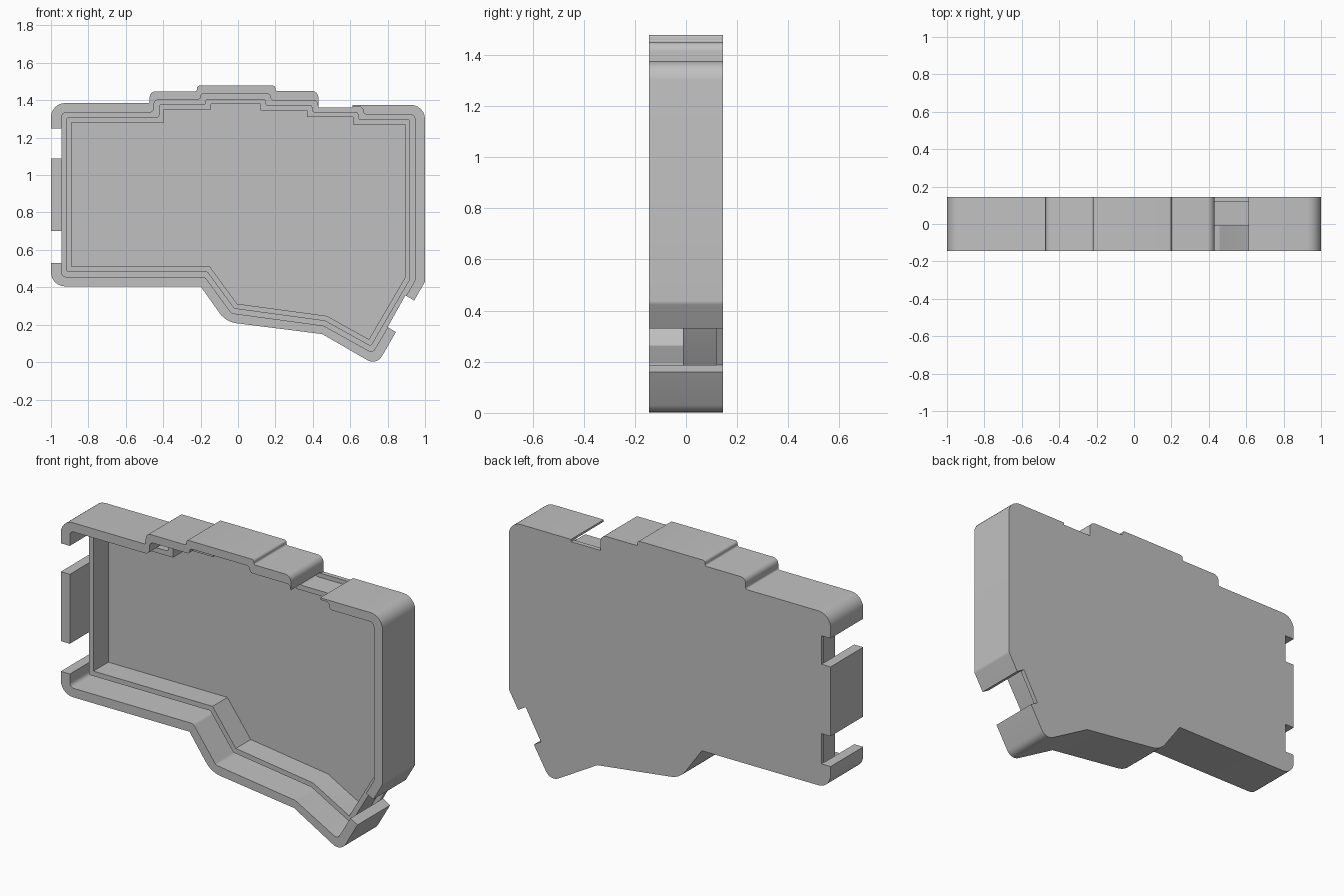
import bpy, bmesh, math
from mathutils import Vector

if "Cube" in bpy.data.objects:
    bpy.data.objects.remove(bpy.data.objects["Cube"])

grey = bpy.data.materials.new("housing grey")
grey.diffuse_color = (0.53, 0.53, 0.53, 1)
grey.use_nodes = True
grey.node_tree.nodes["Principled BSDF"].inputs["Base Color"].default_value = grey.diffuse_color

FRONT, BACK = -0.145, 0.145
FLOOR = 0.12          # inside face of the back plate
RIDGE_TOP = -0.012    # front edge of the inner ridge


def offset(points, d):
    """Move every edge of a counter-clockwise outline outward by d."""
    out = []
    for i, p in enumerate(points):
        p = Vector(p)
        a = (p - Vector(points[i - 1])).normalized()
        b = (Vector(points[(i + 1) % len(points)]) - p).normalized()
        na, nb = Vector((a.y, -a.x)), Vector((b.y, -b.x))
        out.append(p + (na + nb) * d / (1 + na.dot(nb)))
    return out


def rounded(points, radii, steps=6):
    """Replace each corner by an arc of the given radius."""
    out = []
    for i, (p, r) in enumerate(zip(points, radii)):
        p = Vector(p)
        u = Vector(points[i - 1]) - p
        v = Vector(points[(i + 1) % len(points)]) - p
        half = u.angle(v) / 2
        t = min(r / math.tan(half), 0.48 * u.length, 0.48 * v.length)
        if t < 1e-4:
            out.append(p)
            continue
        r = t * math.tan(half)
        u.normalize()
        v.normalize()
        c = p + (u + v).normalized() * (r / math.sin(half))
        s, e = p + u * t - c, p + v * t - c
        sweep = math.pi - 2 * half
        for k in range(steps + 1):
            f = k / steps
            w = (s * math.sin((1 - f) * sweep) + e * math.sin(f * sweep)) / math.sin(sweep)
            out.append(c + w)
    return out


def prism(name, points, y0, y1, helper=False):
    """Extrude an x-z outline along y."""
    bm = bmesh.new()
    face = bm.faces.new([bm.verts.new((p[0], y0, p[1])) for p in points])
    ext = bmesh.ops.extrude_face_region(bm, geom=[face])
    verts = [g for g in ext["geom"] if isinstance(g, bmesh.types.BMVert)]
    bmesh.ops.translate(bm, verts=verts, vec=(0, y1 - y0, 0))
    bmesh.ops.recalc_face_normals(bm, faces=bm.faces)
    mesh = bpy.data.meshes.new(name)
    bm.to_mesh(mesh)
    bm.free()
    mesh.materials.append(grey)
    ob = bpy.data.objects.new(name, mesh)
    bpy.context.collection.objects.link(ob)
    ob.hide_render = helper
    return ob


def cut(ob, cutters):
    """Subtract the cutters, bake the result and shade the arcs smooth."""
    for c in cutters:
        m = ob.modifiers.new("cut", "BOOLEAN")
        m.operation, m.solver, m.object = "DIFFERENCE", "EXACT", c
    deps = bpy.context.evaluated_depsgraph_get()
    mesh = bpy.data.meshes.new_from_object(ob.evaluated_get(deps))
    ob.modifiers.clear()
    ob.data = mesh
    mesh.shade_smooth()
    mesh.set_sharp_from_angle(angle=math.radians(25))
    for c in cutters:
        bpy.data.objects.remove(c)


def box(x0, x1, z0, z1):
    return [(x0, z0), (x1, z0), (x1, z1), (x0, z1)]


# Outer outline: x, z, corner radius (counter-clockwise from lower left)
outer = [
    (-1, .405, .075), (-.2, .405, 0), (-.065, .215, .13), (.45, .15, 0),
    (.741, -.018, .056), (1, .43, .03), (1, 1.375, .075), (.43, 1.375, 0),
    (.43, 1.45, .05), (.2, 1.45, .01), (.2, 1.478, .02), (-.22, 1.478, .02),
    (-.22, 1.448, .01), (-.472, 1.448, .045), (-.472, 1.385, .01), (-1, 1.385, .075),
]
# Sharp cavity outline; the ridge and groove are parallel to it
cavity = [
    (-.89, .51), (-.15, .51), (-.005, .312), (.475, .247), (.70, .122),
    (.892, .45), (.892, 1.27), (.615, 1.27), (.615, 1.31), (.37, 1.31),
    (.37, 1.345), (.12, 1.345), (.12, 1.38), (-.145, 1.38), (-.145, 1.35),
    (-.395, 1.35), (-.395, 1.28), (-.89, 1.28),
]
groove = offset(cavity, .054)
ridge = offset(cavity, .028)

# Housing: tray with a thin outer wall, open at the front
housing = prism("housing_shell", rounded([p[:2] for p in outer], [p[2] for p in outer]), FRONT, BACK)
notches = [
    box(-1.1, -.943, .53, .70),                                    # lower side slot
    box(-1.1, -.943, 1.09, 1.25),                                  # upper side slot
    box(.43, .613, 1.362, 1.6),                                    # top slot
    [(.80, .187), (.904, .125), (.999, .295), (.895, .357)],       # slanted corner slot
]
cutters = [prism("pocket_cutter", rounded(groove, [.025] * len(groove), 4), -.3, FLOOR, True)]
cutters += [prism("notch_cutter", n, -.3, .3, True) for n in notches]
cut(housing, cutters)

# Inner ridge: lower wall standing on the back plate behind the groove
inner = prism("inner_ridge", rounded(ridge, [.012] * len(ridge), 3), RIDGE_TOP, FLOOR + .005)
cut(inner, [prism("cavity_cutter", cavity, -.3, .3, True)])
